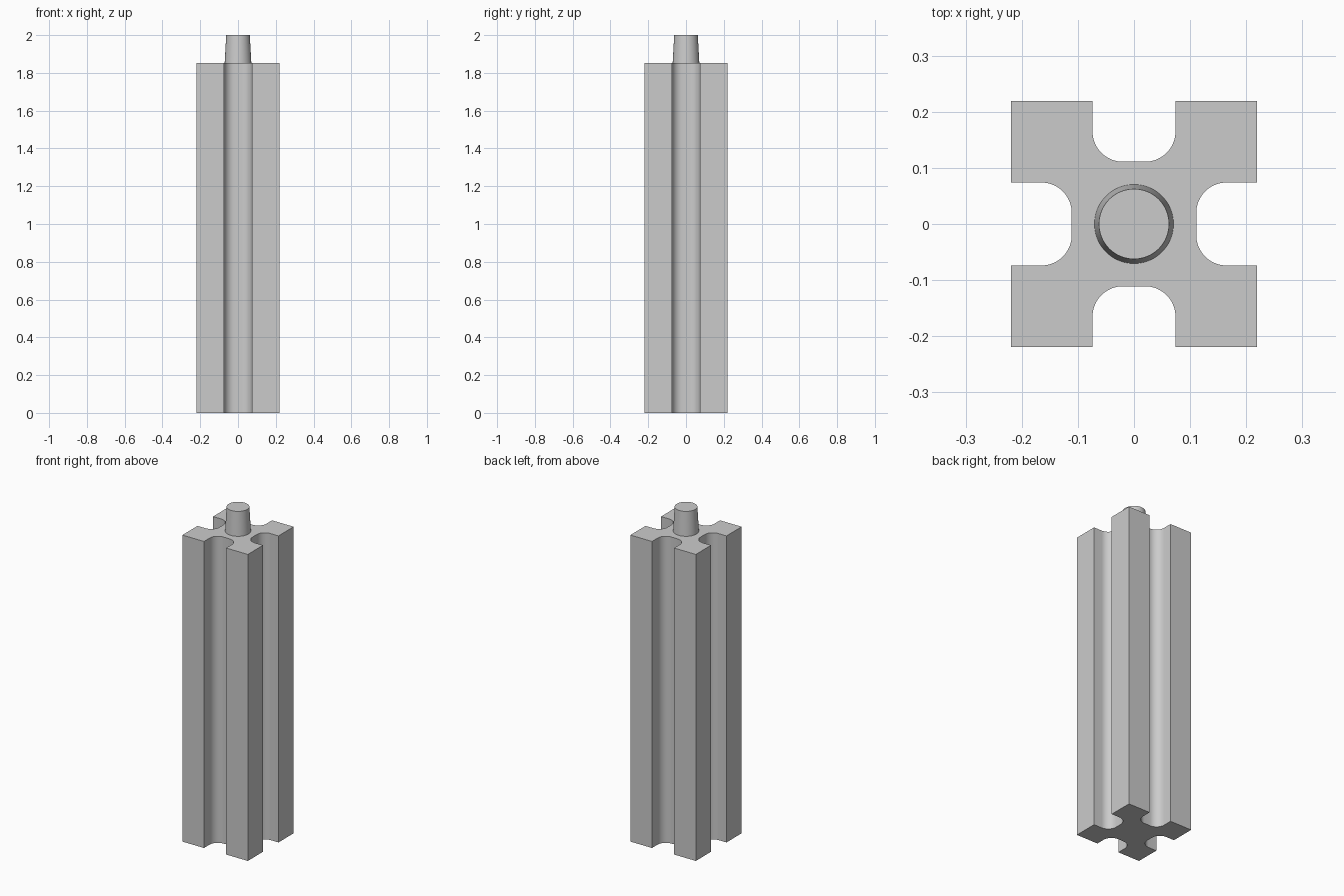
import bpy, bmesh
from math import sin, cos, pi
from mathutils import Matrix, Vector

cube = bpy.data.objects.get("Cube")
if cube:
    bpy.data.objects.remove(cube, do_unlink=True)

HALF, BODY_TOP, TOTAL = 0.219, 1.853, 2.0
SLOT, FLOOR, FILLET = 0.074, 0.111, 0.054
STEPS = 10

grey = bpy.data.materials.new("plain_grey")
grey.use_nodes = True
colour = (0.6, 0.6, 0.6, 1)
grey.diffuse_color = colour
grey.node_tree.nodes["Principled BSDF"].inputs["Base Color"].default_value = colour


def finish(name, bm):
    """Turn a bmesh into a named, smooth-shaded object with sharp edges kept."""
    bmesh.ops.recalc_face_normals(bm, faces=bm.faces)
    mesh = bpy.data.meshes.new(name)
    bm.to_mesh(mesh)
    bm.free()
    mesh.materials.append(grey)
    obj = bpy.data.objects.new(name, mesh)
    bpy.context.collection.objects.link(obj)
    bpy.ops.object.select_all(action="DESELECT")
    obj.select_set(True)
    bpy.context.view_layer.objects.active = obj
    bpy.ops.object.shade_smooth_by_angle(angle=pi / 6)
    return obj


def slot_side():
    """Front side of the cross-section: a corner, then one round-bottomed slot."""
    right = [Vector((SLOT, -HALF, 0))]
    for i in range(STEPS + 1):
        a = i / STEPS * pi / 2
        right.append(Vector((SLOT - FILLET + FILLET * cos(a),
                             -FLOOR - FILLET + FILLET * sin(a), 0)))
    left = [Vector((-p.x, p.y, 0)) for p in right]
    return [Vector((-HALF, -HALF, 0))] + left + right[::-1]


# Slotted post: the side repeated four times, then extruded
bm = bmesh.new()
outline = [Matrix.Rotation(k * pi / 2, 3, "Z") @ p for k in range(4) for p in slot_side()]
base = bm.faces.new([bm.verts.new(p) for p in outline])
top = bmesh.ops.extrude_face_region(bm, geom=[base], use_keep_orig=True)
bmesh.ops.translate(bm, vec=(0, 0, BODY_TOP),
                    verts=[v for v in top["geom"] if isinstance(v, bmesh.types.BMVert)])
finish("slotted_post", bm)

# Tapered peg on top
bm = bmesh.new()
bmesh.ops.create_cone(bm, cap_ends=True, segments=48, radius1=0.0705, radius2=0.0625,
                      depth=TOTAL - BODY_TOP,
                      matrix=Matrix.Translation((0, 0, (TOTAL + BODY_TOP) / 2)))
finish("tapered_peg", bm)
